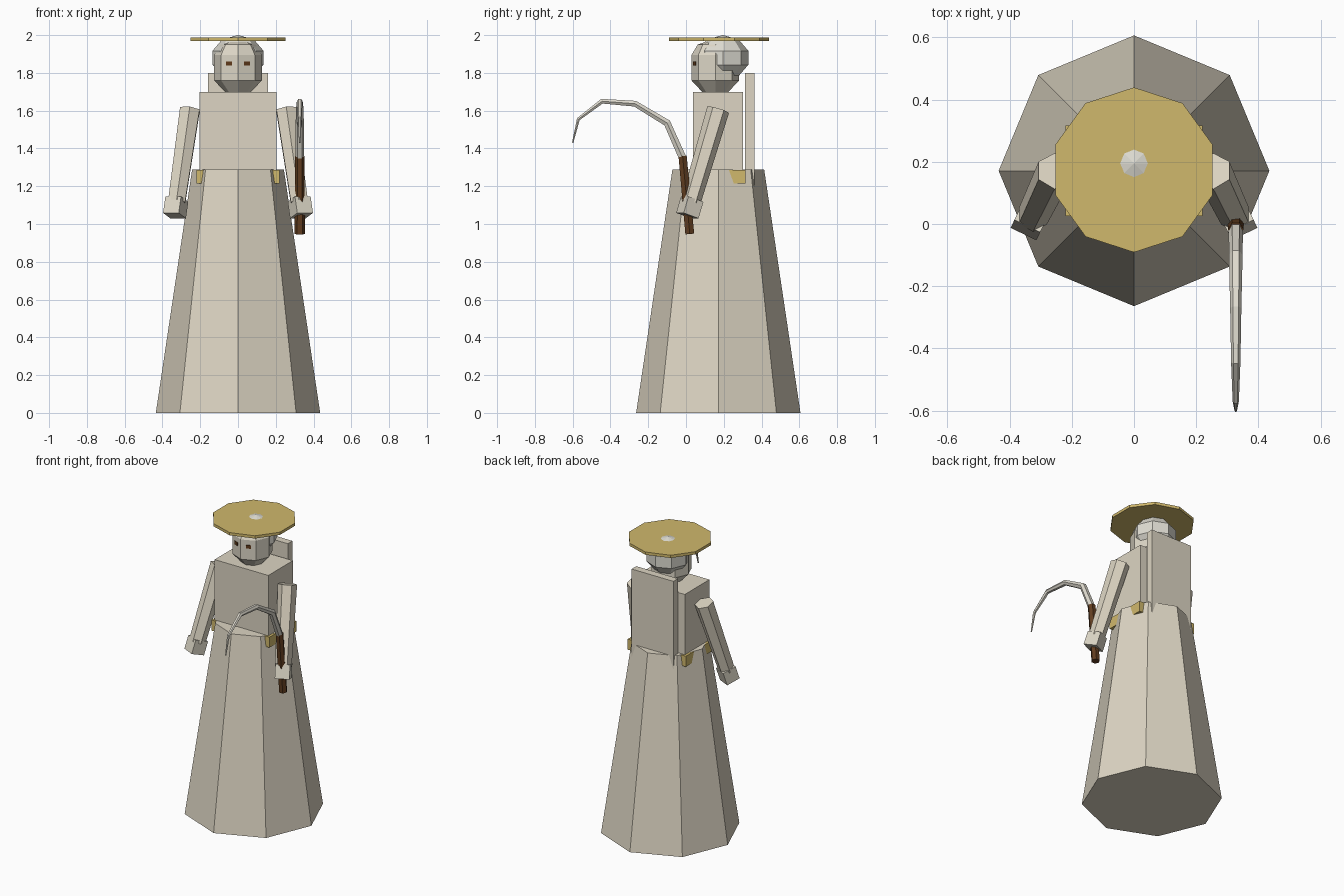
import bpy, bmesh, math
from mathutils import Vector, Matrix

if "Cube" in bpy.data.objects:
    bpy.data.objects.remove(bpy.data.objects["Cube"])


def lin(c):
    c /= 255
    return c / 12.92 if c <= 0.04045 else ((c + 0.055) / 1.055) ** 2.4


def material(name, r, g, b):
    m = bpy.data.materials.new(name)
    m.diffuse_color = (lin(r), lin(g), lin(b), 1)
    m.use_nodes = True
    m.node_tree.nodes["Principled BSDF"].inputs["Base Color"].default_value = m.diffuse_color
    return m


ROBE = material("cream_cloth", 221, 213, 195)
SKIN = material("pale_skin", 220, 214, 198)
HAIR = material("white_hair", 222, 220, 210)
STRAW = material("straw_gold", 208, 184, 108)
WOOD = material("dark_wood", 98, 62, 32)
EYE = material("brown_eye", 96, 58, 26)
STEEL = material("pale_blade", 222, 218, 206)


def finish(name, bm, mat):
    bmesh.ops.recalc_face_normals(bm, faces=bm.faces[:])
    me = bpy.data.meshes.new(name)
    bm.to_mesh(me)
    bm.free()
    me.materials.append(mat)
    ob = bpy.data.objects.new(name, me)
    bpy.context.collection.objects.link(ob)
    return ob


def loft(name, rings, mat):
    """Skin a list of equal-length point rings and cap both ends."""
    bm = bmesh.new()
    vs = [[bm.verts.new(p) for p in ring] for ring in rings]
    n = len(vs[0])
    for a, b in zip(vs, vs[1:]):
        for i in range(n):
            j = (i + 1) % n
            bm.faces.new((a[i], a[j], b[j], b[i]))
    bm.faces.new(vs[0])
    bm.faces.new(vs[-1])
    return finish(name, bm, mat)


def lathe(name, y, profile, sides, mat):
    """Turned shape around the vertical through (0, y), first vertex at the front."""
    rings = []
    for r, z in profile:
        rings.append([(r * math.sin(a), y - r * math.cos(a), z)
                      for a in (math.tau * i / sides for i in range(sides))])
    return loft(name, rings, mat)


def tube(name, path, radii, sides, mat, turn=0.0):
    """Tapered tube along a path lying mostly in the y-z plane."""
    pts = [Vector(p) for p in path]
    rings = []
    for i, p in enumerate(pts):
        t = (pts[min(i + 1, len(pts) - 1)] - pts[max(i - 1, 0)]).normalized()
        u = (Vector((1, 0, 0)) - t * t.x).normalized()
        v = t.cross(u)
        rings.append([p + radii[i] * (u * math.cos(a) + v * math.sin(a))
                      for a in (turn + math.tau * k / sides for k in range(sides))])
    return loft(name, rings, mat)


def box(name, lo, hi, mat, matrix=None):
    lo, hi = Vector(lo), Vector(hi)
    bm = bmesh.new()
    bmesh.ops.create_cube(bm, size=1)
    bmesh.ops.scale(bm, vec=hi - lo, verts=bm.verts)
    bmesh.ops.translate(bm, vec=(lo + hi) / 2, verts=bm.verts)
    if matrix:
        bmesh.ops.transform(bm, matrix=matrix, verts=bm.verts)
    return finish(name, bm, mat)


# Robe: flared skirt, block torso, back panel, belt showing at the corners
lathe("skirt", 0.171, [(0.435, 0), (0.243, 1.288)], 8, ROBE)
box("torso", (-0.203, 0.037, 1.25), (0.203, 0.303, 1.70), ROBE)
box("back_panel", (-0.158, 0.312, 1.10), (0.158, 0.362, 1.80), ROBE)
box("belt", (-0.22, 0.026, 1.215), (0.22, 0.316, 1.287), STRAW)

# Head, hair and flat straw hat
lathe("head", 0.155, [(0.065, 1.69), (0.07, 1.70), (0.126, 1.76), (0.126, 1.895),
                      (0.093, 1.95), (0.03, 1.972)], 8, SKIN)
hair = [(0.142 * math.cos(math.radians(d)), 1.88 + 0.12 * math.sin(math.radians(d)))
        for d in (-89.5, -54, -18, 18, 54, 89.5)]
lathe("hair", 0.195, hair, 8, HAIR)
lathe("hat_brim", 0.174, [(0.265, 1.969), (0.265, 1.988)], 10, STRAW)

# Mirrored parts: eyes, arms, hands
for side, s in (("left", -1), ("right", 1)):
    rot = Matrix.Rotation(s * math.radians(22.5), 4, 'Z')
    place = Matrix.Translation((s * 0.046, 0.155 - 0.1072, 1.85)) @ rot
    box(side + "_eye", (-0.016, -0.0045, -0.011), (0.016, 0.0045, 0.011), EYE, place)

    top, wrist = Vector((s * 0.255, 0.17, 1.605)), Vector((s * 0.325, 0.025, 1.115))
    tube(side + "_arm", [top, wrist], [0.06, 0.052], 6, ROBE, math.pi / 6)
    tilt = (top - wrist).to_track_quat('Z', 'Y').to_matrix().to_4x4()
    place = Matrix.Translation((s * 0.33, 0.02, 1.088)) @ tilt
    box(side + "_hand", (-0.046, -0.046, -0.046), (0.046, 0.046, 0.046), SKIN, place)

# Sickle: wooden handle and curved tapering blade
tube("sickle_handle", [(0.327, 0.02, 0.947), (0.327, -0.018, 1.36)], [0.027, 0.025], 6, WOOD)
tube("sickle_blade",
     [(0.327, -0.018, 1.35), (0.327, -0.10, 1.535), (0.327, -0.27, 1.637),
      (0.327, -0.445, 1.65), (0.327, -0.57, 1.555), (0.327, -0.60, 1.43)],
     [0.023, 0.022, 0.018, 0.015, 0.010, 0.004], 6, STEEL)
